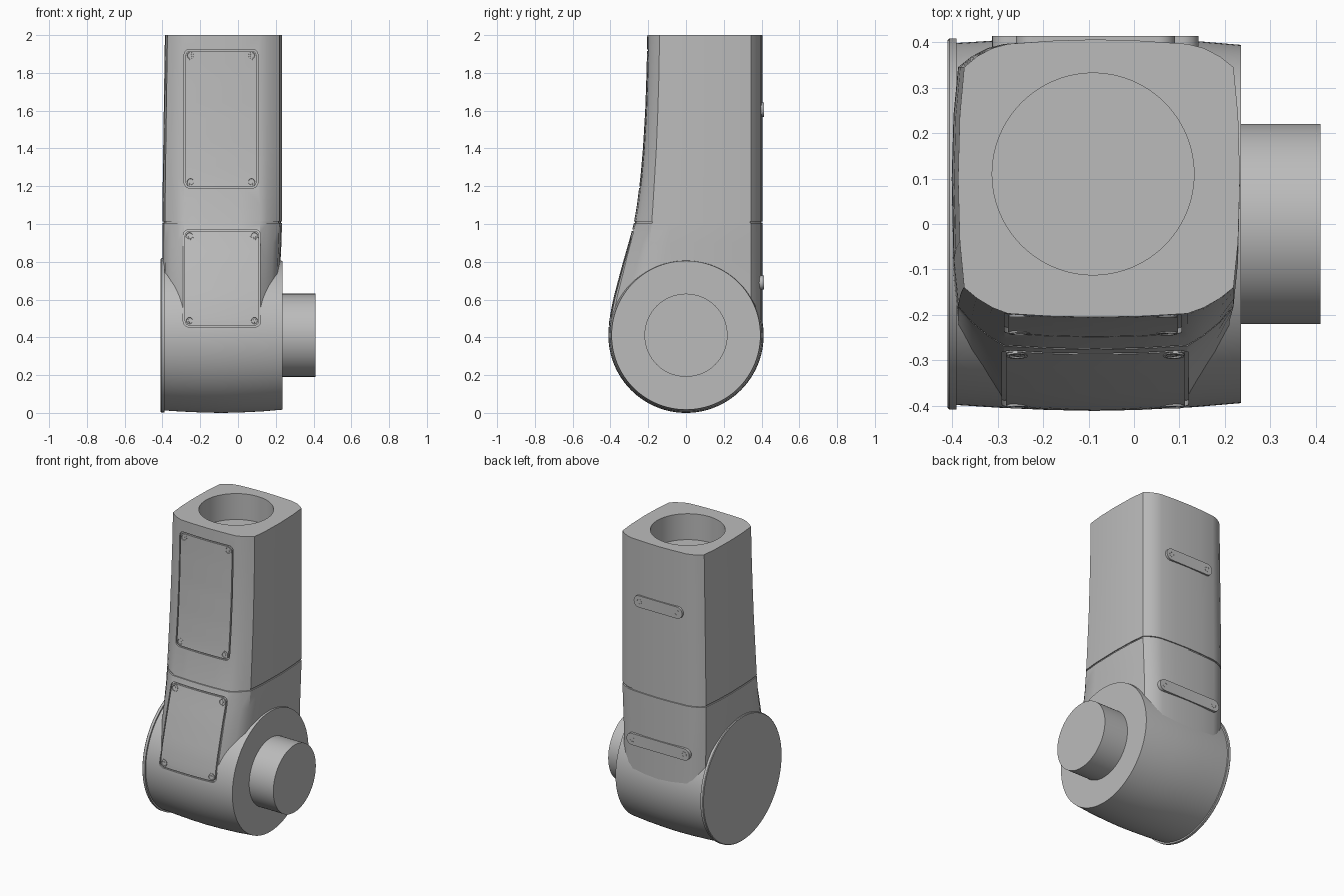
import bpy, bmesh, math
from mathutils import Matrix, Vector

if "Cube" in bpy.data.objects:
    bpy.data.objects.remove(bpy.data.objects["Cube"])

grey = bpy.data.materials.new("light_grey")
grey.use_nodes = True
grey.diffuse_color = (0.5, 0.5, 0.5, 1)
grey.node_tree.nodes["Principled BSDF"].inputs["Base Color"].default_value = (0.5, 0.5, 0.5, 1)

MID = -0.085      # centre line of the column
HUB = 0.411       # height of the joint axis

# Column profile: height, front y, front corner y, right half width, left half width
STATIONS = [
    (0.44, -0.411, -0.28, 0.306, 0.31), (0.5, -0.405, -0.27, 0.306, 0.31),
    (0.6, -0.386, -0.25, 0.306, 0.312), (0.7, -0.36, -0.23, 0.307, 0.314),
    (0.8, -0.333, -0.21, 0.31, 0.316), (0.9, -0.304, -0.192, 0.315, 0.316),
    (1.0, -0.277, -0.182, 0.318, 0.316), (1.1, -0.26, -0.175, 0.318, 0.315),
    (1.25, -0.241, -0.166, 0.318, 0.313), (1.4, -0.228, -0.157, 0.318, 0.311),
    (1.6, -0.216, -0.149, 0.318, 0.308), (1.8, -0.209, -0.143, 0.318, 0.305),
    (2.0, -0.205, -0.14, 0.318, 0.302)]


def station(z):
    z = min(max(z, STATIONS[0][0]), 2.0)
    for a, b in zip(STATIONS, STATIONS[1:]):
        if z <= b[0]:
            t = (z - a[0]) / (b[0] - a[0])
            return [p + (q - p) * t for p, q in zip(a, b)]


def front(x, z):
    return station(z)[1] + 0.2 * (x - MID) ** 2


def back(x, z):
    return 0.413


def finish(name, bm, angle=30):
    bmesh.ops.remove_doubles(bm, verts=bm.verts, dist=1e-5)
    bmesh.ops.recalc_face_normals(bm, faces=bm.faces)
    mesh = bpy.data.meshes.new(name)
    bm.to_mesh(mesh)
    bm.free()
    mesh.materials.append(grey)
    ob = bpy.data.objects.new(name, mesh)
    bpy.context.collection.objects.link(ob)
    smooth(ob, angle)
    return ob


def smooth(ob, angle=30):
    bpy.ops.object.select_all(action='DESELECT')
    ob.select_set(True)
    bpy.context.view_layer.objects.active = ob
    bpy.ops.object.shade_smooth_by_angle(angle=math.radians(angle))


def lathe(name, profile, matrix, steps=96):
    """Spin (radius, height) points about the z axis, then place with matrix."""
    bm = bmesh.new()
    vs = [bm.verts.new((r, 0, h)) for r, h in profile]
    es = [bm.edges.new(pair) for pair in zip(vs, vs[1:])]
    bmesh.ops.spin(bm, geom=vs + es, cent=(0, 0, 0), axis=(0, 0, 1),
                   angle=math.tau, steps=steps)
    bm.transform(matrix)
    return finish(name, bm)


def plate(name, x0, x1, z0, z1, r, surface, lift, depth):
    """Rounded plate that follows a surface; lift and depth are along y."""
    rows = []
    for i in range(9):
        a = i / 8 * math.pi / 2
        rows.append((z0 + r - r * math.cos(a), r - r * math.sin(a)))
    top = [(z0 + z1 - z, inset) for z, inset in reversed(rows)]
    n = max(1, int((z1 - z0 - 2 * r) / 0.04))
    rows += [(z0 + r + (z1 - z0 - 2 * r) * i / n, 0) for i in range(1, n)] + top
    bm = bmesh.new()
    grid = []
    for z, inset in rows:
        a, b = x0 + inset, x1 - inset
        xs = [a + (b - a) * i / 8 for i in range(9)]
        grid.append([bm.verts.new((x, surface(x, z) + lift, z)) for x in xs])
    for lo, hi in zip(grid, grid[1:]):
        for i in range(8):
            bm.faces.new((lo[i], lo[i + 1], hi[i + 1], hi[i]))
    bmesh.ops.remove_doubles(bm, verts=bm.verts, dist=1e-5)
    out = bmesh.ops.extrude_face_region(bm, geom=bm.faces[:], use_keep_orig=True)
    for v in out["geom"]:
        if isinstance(v, bmesh.types.BMVert):
            v.co.y += depth
    return finish(name, bm)


def screw(name, spot, normal, size):
    turn = Vector(normal).normalized().to_track_quat('Z', 'Y').to_matrix().to_4x4()
    shape = [(0, -0.01), (1, -0.01), (1, 0.003), (0.75, 0.003), (0.65, -0.002),
             (0.4, -0.002), (0.35, 0.001), (0, 0.001)]
    lathe(name, [(r * size, h) for r, h in shape], Matrix.Translation(spot) @ turn, 20)


def cut(ob, cutter):
    mod = ob.modifiers.new("cut", 'BOOLEAN')
    mod.operation, mod.solver, mod.object = 'DIFFERENCE', 'EXACT', cutter
    bpy.ops.object.select_all(action='DESELECT')
    ob.select_set(True)
    bpy.context.view_layer.objects.active = ob
    bpy.ops.object.modifier_apply(modifier=mod.name)


def section(z, inset):
    """Outline of the column at one height."""
    _, f, s, right, left = station(z)
    half = [(0, f), (0.1, f + 0.002), (0.2, f + 0.008), (0.235, f + (s - f) * 0.32),
            (0.27, f + (s - f) * 0.63), (0.3, s), (0.31, s + 0.1), (0.314, 0.1),
            (0.31, 0.24), (0.3, 0.345), (0.27, 0.369), (0.235, 0.387),
            (0.2, 0.396), (0.1, 0.403), (0, 0.406)]
    pts = [(x * right / 0.314, y) for x, y in half]
    pts += [(-x * left / 0.314, y) for x, y in half[-2:0:-1]]
    k = 1 - inset / 0.3
    return [(MID + x * k, 0.05 + (y - 0.05) * k, z) for x, y in pts]


# Column, lofted, with a narrow seam groove around it
levels = [(s[0], 0) for s in STATIONS]
levels += [(1.004, 0), (1.005, 0.005), (1.013, 0.005), (1.014, 0)]
bm = bmesh.new()
rings = [[bm.verts.new(p) for p in section(z, g)] for z, g in sorted(levels)]
for lo, hi in zip(rings, rings[1:]):
    for i in range(len(lo)):
        j = (i + 1) % len(lo)
        bm.faces.new((lo[i], lo[j], hi[j], hi[i]))
bm.faces.new(rings[0])
bm.faces.new(rings[-1])
column = finish("arm_column", bm)

# Joint drum, end cap and output shaft, turned about the x axis
along_x = Matrix.Translation((0, 0, HUB)) @ Matrix.Rotation(math.pi / 2, 4, 'Y')
drum = lathe("joint_drum", [(0, -0.392), (0.398, -0.392), (0.404, -0.3), (0.409, -0.19),
                            (0.411, -0.09), (0.409, 0.01), (0.403, 0.13), (0.394, 0.235),
                            (0, 0.235)], along_x, 128)
lathe("drum_end_cap", [(0, -0.41), (0.404, -0.41), (0.408, -0.406), (0.408, -0.39),
                       (0, -0.39)], along_x, 128)
lathe("output_shaft", [(0, 0.2), (0.22, 0.2), (0.22, 0.41), (0, 0.41)], along_x)

# Bore in the top of the column
bore = lathe("bore_cutter", [(0, 1.83), (0.222, 1.83), (0.222, 2.1), (0, 2.1)],
             Matrix.Translation((-0.09, 0.11, 0)))
cutters = [bore]
cut(column, bore)

# Front access covers, set flush into pockets, with corner screws
for label, x0, x1, z0, z1 in (("upper", -0.285, 0.105, 1.19, 1.925),
                              ("lower", -0.29, 0.12, 0.455, 0.97)):
    pocket = plate(label + "_pocket_cutter", x0, x1, z0, z1, 0.03, front, -0.05, 0.062)
    cutters.append(pocket)
    cut(column, pocket)
    if label == "lower":
        cut(drum, pocket)
    e = 0.008
    plate(label + "_front_cover", x0 + e, x1 - e, z0 + e, z1 - e, 0.024, front, 0, 0.02)
    for x in (x0 + 0.033, x1 - 0.033):
        for z in (z0 + 0.033, z1 - 0.033):
            slope = (front(x, z + 0.02) - front(x, z - 0.02)) / 0.04
            screw(label + "_cover_screw", (x, front(x, z), z), (0, -1, slope), 0.023)

# Rounded strips on the back, each with two screws
for label, half, z in (("upper", 0.175, 1.605), ("lower", 0.227, 0.69)):
    plate(label + "_back_strip", MID - half, MID + half, z - 0.038, z + 0.038,
          0.037, back, 0, -0.035)
    for side in (-1, 1):
        x = MID + side * (half - 0.038)
        screw(label + "_strip_screw", (x, 0.411, z), (0, 1, 0), 0.018)

for cutter in cutters:
    bpy.data.objects.remove(cutter)
for ob in (column, drum):
    smooth(ob)
